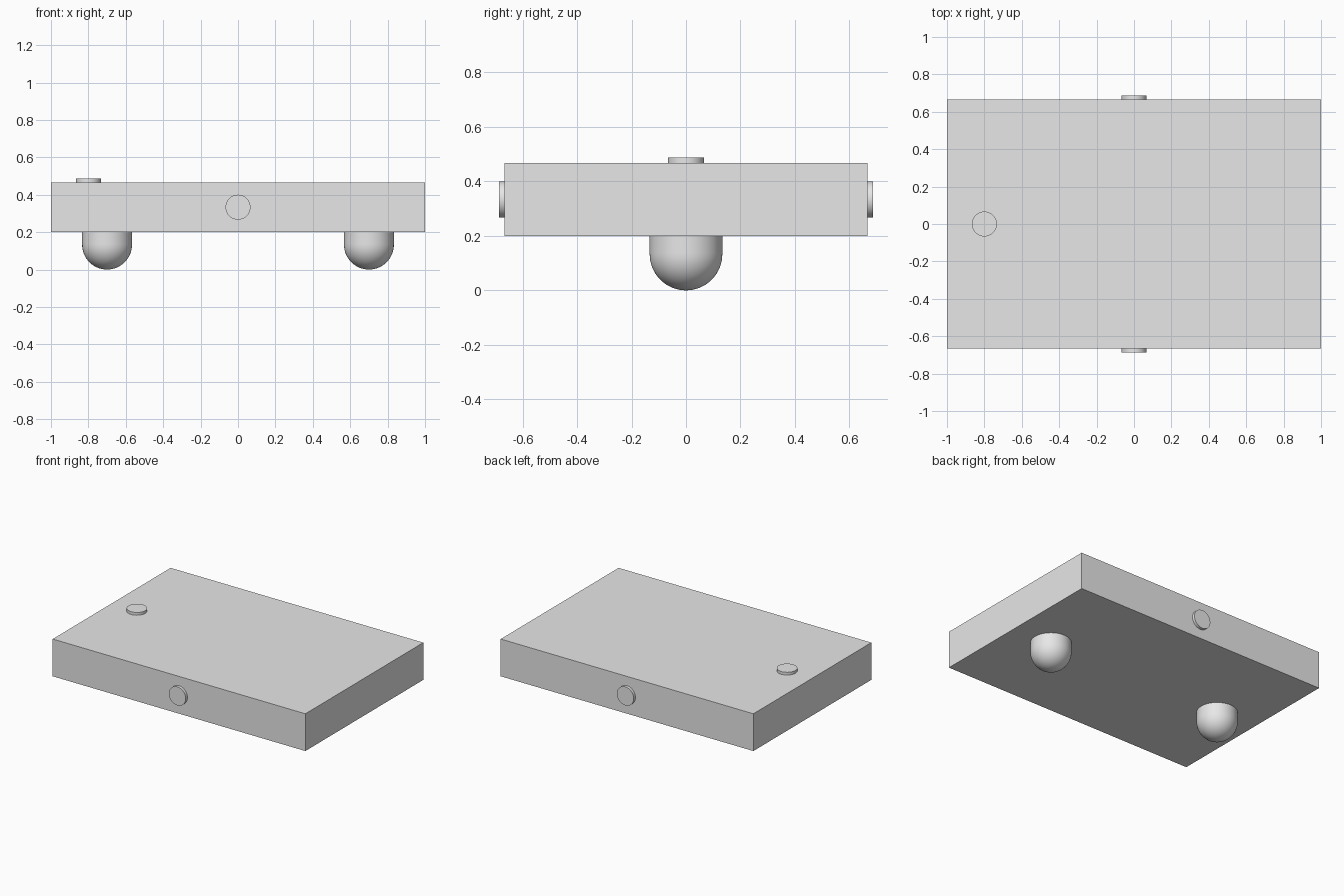
import bpy
import math

cube = bpy.data.objects.get("Cube")
if cube:
    bpy.data.objects.remove(cube, do_unlink=True)

WIDTH, DEPTH, HEIGHT = 2.0, 4 / 3, 0.8 / 3
BASE_Z = 0.2
TOP_Z = BASE_Z + HEIGHT
FOOT_R = 0.4 / 3
BUTTON_R, BUTTON_H = 0.2 / 3, 0.02

grey = bpy.data.materials.new("light grey")
grey.use_nodes = True
grey.diffuse_color = (0.8, 0.8, 0.8, 1)
grey.node_tree.nodes["Principled BSDF"].inputs["Base Color"].default_value = (0.8, 0.8, 0.8, 1)


def finish(name, smooth=True):
    obj = bpy.context.object
    obj.name = name
    obj.data.materials.append(grey)
    if smooth:
        bpy.ops.object.shade_smooth_by_angle(angle=math.radians(30))
    return obj


def button(name, location, tilt=0):
    bpy.ops.mesh.primitive_cylinder_add(vertices=64, radius=BUTTON_R, depth=BUTTON_H,
                                        location=location, rotation=(tilt, 0, 0))
    finish(name)


def foot(name, x):
    # Dome with its upper half straightened into a short cylinder
    bpy.ops.mesh.primitive_uv_sphere_add(segments=64, ring_count=32, radius=FOOT_R,
                                         location=(x, 0, FOOT_R))
    obj = finish(name)
    for v in obj.data.vertices:
        if v.co.z > 0.001:
            radial = math.hypot(v.co.x, v.co.y)
            if radial > 0.001:
                v.co.x *= FOOT_R / radial
                v.co.y *= FOOT_R / radial
            v.co.z *= (BASE_Z - FOOT_R) / FOOT_R
    obj.data.update()


# Slab body
bpy.ops.mesh.primitive_cube_add(size=1, location=(0, 0, BASE_Z + HEIGHT / 2))
bpy.context.object.scale = (WIDTH, DEPTH, HEIGHT)
bpy.ops.object.transform_apply(location=False, rotation=False, scale=True)
finish("body", smooth=False)

# Round buttons on the top, front and back
button("top_button", (-0.8, 0, TOP_Z + BUTTON_H / 2))
for name, side in (("front_button", -1), ("back_button", 1)):
    button(name, (0, side * (DEPTH + BUTTON_H) / 2, BASE_Z + HEIGHT / 2), math.pi / 2)

# Rounded feet
for name, side in (("right_foot", -1), ("left_foot", 1)):
    foot(name, side * 0.7)
